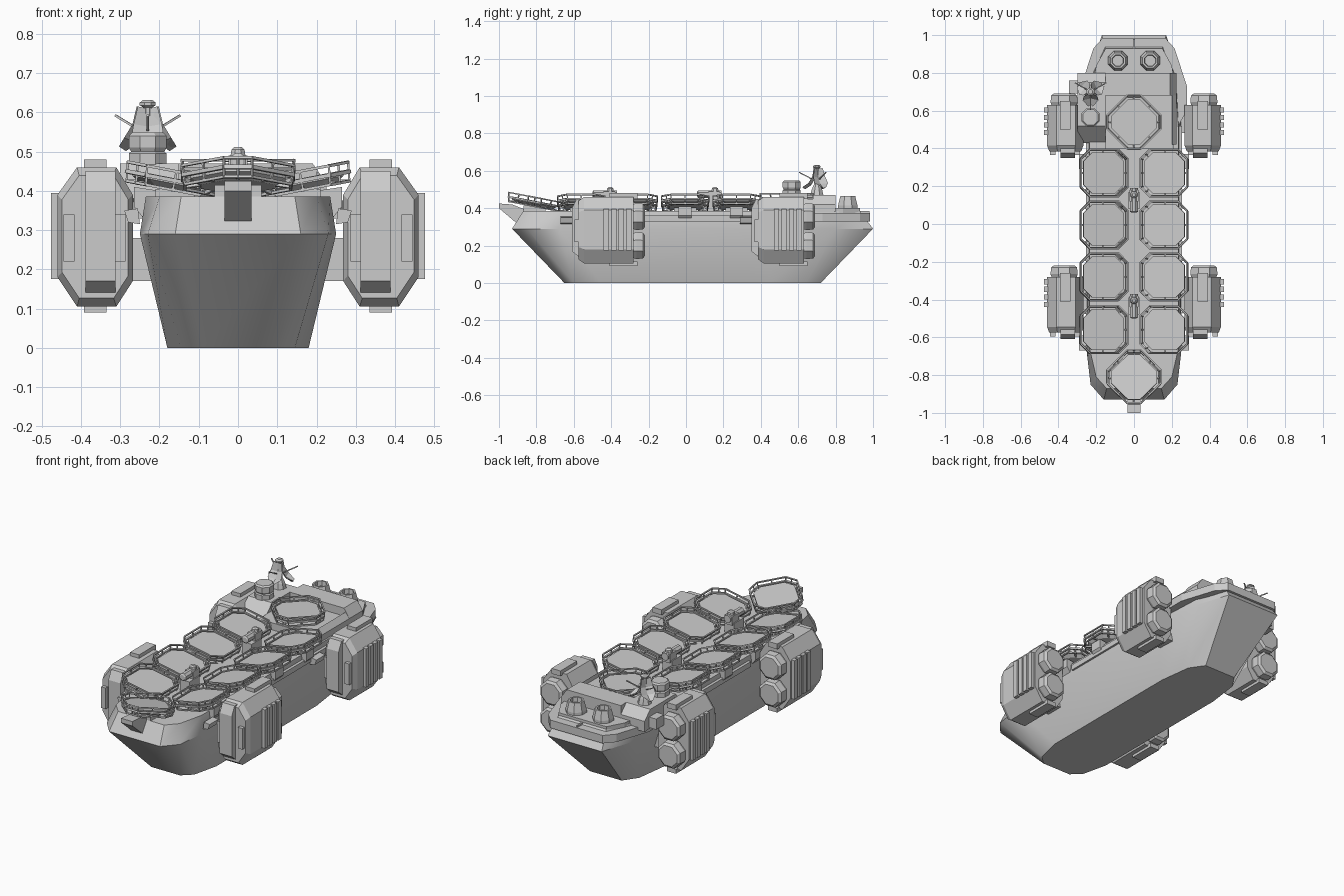
import bpy, bmesh
from math import sin, cos, pi
from mathutils import Vector, Matrix

if "Cube" in bpy.data.objects:
    bpy.data.objects.remove(bpy.data.objects["Cube"])


def finish(name, bm):
    bmesh.ops.recalc_face_normals(bm, faces=bm.faces)
    me = bpy.data.meshes.new(name)
    bm.to_mesh(me)
    bm.free()
    ob = bpy.data.objects.new(name, me)
    bpy.context.collection.objects.link(ob)
    return ob


def add_loft(bm, rings):
    vs = [[bm.verts.new(p) for p in r] for r in rings]
    n = len(vs[0])
    for a, b in zip(vs, vs[1:]):
        for i in range(n):
            j = (i + 1) % n
            bm.faces.new((a[i], a[j], b[j], b[i]))
    bm.faces.new(vs[0])
    bm.faces.new(vs[-1])


def loft(name, rings):
    bm = bmesh.new()
    add_loft(bm, rings)
    return finish(name, bm)


def put(axis, p, h):
    return {'x': (h, p[0], p[1]), 'y': (p[0], h, p[1]), 'z': (p[0], p[1], h)}[axis]


def prism(name, pts, axis, a, b):
    return loft(name, [[put(axis, p, h) for p in pts] for h in (a, b)])


def box(name, x0, x1, y0, y1, z0, z1):
    return prism(name, [(x0, y0), (x1, y0), (x1, y1), (x0, y1)], 'z', z0, z1)


def lathe(name, c, axis, prof, n=8):
    """Rings of n sides; prof = (height, radius) along the axis."""
    rings = []
    for h, r in prof:
        ring = []
        for i in range(n):
            t = 2 * pi * (i + 0.5) / n
            ring.append(Vector(c) + Vector(put(axis, (r * cos(t), r * sin(t)), h)))
        rings.append(ring)
    return loft(name, rings)


def add_bar(bm, p, q, w):
    p, q = Vector(p), Vector(q)
    d = (q - p).normalized()
    u = d.orthogonal().normalized() * w
    v = d.cross(u)
    add_loft(bm, [[e + u, e + v, e - u, e - v] for e in (p, q)])


def mirrored(half):
    return half + [(-x, y) for x, y in reversed(half)]


# Hull: bottom, widest line and deck outlines lofted together
bottom = mirrored([(.09, -.65), (.145, -.6), (.18, -.45), (.18, .45), (.155, .64), (.1, .72)])
belt = mirrored([(.16, -.93), (.23, -.85), (.25, -.68), (.25, .5), (.235, .8), (.17, 1.0)])
deck = mirrored([(.145, -.87), (.2, -.81), (.235, -.66), (.235, .5), (.22, .78), (.15, .93)])
hull = loft("hull", [[(x, y, z) for x, y in o] for o, z in ((bottom, 0), (belt, .29), (deck, .385))])
bpy.context.view_layer.objects.active = hull
hull.select_set(True)
bpy.ops.object.shade_smooth_by_angle(angle=0.6)

# Bow wedge
prism("bow_wedge", [(-1, .425), (-1, .4), (-.9, .315), (-.84, .36), (-.84, .385), (-.93, .42)], 'x', -.035, .035)

# Stern skirt and raised stern platform
skirt = mirrored([(.235, .52), (.28, .6), (.28, .73), (.215, .93), (.165, .985)])
prism("stern_skirt", skirt, 'z', .33, .375)
prism("stern_platform", mirrored([(.22, .72), (.2, .84), (.15, .93)]), 'z', .37, .4)
box("stern_rib", -.004, .004, .92, .98, .37, .385)

# Stern turrets, hollow on top
for s in (-1, 1):
    lathe("stern_turret", (s * .085, .865, 0), 'z',
          [(.38, .056), (.415, .056), (.465, .043), (.465, .033), (.44, .03)])

# Deckhouse: left block, low pad base, rear bar
prism("house_left", [(.43, .38), (.52, .47), (.75, .47), (.8, .42), (.8, .36)], 'x', -.3, -.15)
box("house_base", -.15, .21, .4, .8, .37, .425)
prism("house_rear_bar", [(-.15, .38), (-.15, .47), (.19, .47), (.225, .42), (.225, .38)], 'y', .68, .8)
prism("house_right_wall", [(.2, .38), (.2, .45), (.225, .42), (.225, .38)], 'y', .42, .7)
box("house_side_box", -.345, -.29, .69, .76, .37, .43)

# Sensor drum and its foot
lathe("sensor_drum", (-.23, .565, 0), 'z',
      [(.46, .052), (.495, .052), (.5, .046), (.51, .052), (.54, .052), (.548, .044)])
# Antenna mast with three petals and feed rods
ax, ay = -.23, .70
lathe("antenna_mast", (ax, ay, 0), 'z', [(.46, .04), (.5, .03), (.53, .016), (.615, .012)])
lathe("antenna_cap", (ax, ay, 0), 'z', [(.612, .012), (.618, .022), (.625, .022), (.632, .012)])
bm = bmesh.new()
for k in range(3):
    R = Matrix.Translation((ax, ay, 0)) @ Matrix.Rotation(-pi / 2 + k * 2 * pi / 3, 4, 'Z')
    rings = []
    for r, z, w in ((.018, .615, .025), (.024, .57, .036), (.045, .535, .042), (.078, .513, .012)):
        rings.append([R @ Vector(p) for p in
                      ((r, -w, z), (r - .01, 0, z - .006), (r, w, z), (r - .014, 0, z - .012))])
    add_loft(bm, rings)
    add_bar(bm, R @ Vector((.025, 0, .555)), R @ Vector((.095, 0, .592)), .004)
finish("antenna_petals", bm)


# Landing pad mesh: plate, two rail rings and posts, shared by all pads
def octagon(a, c, z):
    return [(a, c - a, z), (a, a - c, z), (a - c, a, z), (c - a, a, z),
            (-a, a - c, z), (-a, c - a, z), (c - a, -a, z), (a - c, -a, z)]


bm = bmesh.new()
add_loft(bm, [octagon(.085, .04, -.02), octagon(.108, .045, -.004), octagon(.108, .045, .01)])
top, mid, low = octagon(.126, .05, .028), octagon(.124, .05, .004), octagon(.12, .05, -.02)
for i in range(8):
    j = (i + 1) % 8
    add_bar(bm, top[i], top[j], .005)
    add_bar(bm, mid[i], mid[j], .007)
    add_bar(bm, low[i], low[j], .005)
    add_bar(bm, low[i], top[i], .004)
    m = [(Vector(o[i]) + Vector(o[j])) / 2 for o in (low, top)]
    add_bar(bm, m[0], m[1], .004)
    add_bar(bm, m[0], Vector(m[0]) * .65, .006)
pad = finish("landing_pad", bm)
pad_mesh = pad.data
bpy.data.objects.remove(pad)


def place_pad(name, loc, rx=0, ry=0, rz=0):
    ob = bpy.data.objects.new(name, pad_mesh)
    ob.matrix_world = (Matrix.Translation(loc) @ Matrix.Rotation(rx, 4, 'X')
                       @ Matrix.Rotation(ry, 4, 'Y') @ Matrix.Rotation(rz, 4, 'Z'))
    bpy.context.collection.objects.link(ob)


for s in (-1, 1):
    for y in (.27, -.005, -.28, -.56):
        place_pad("side_pad", (s * .162, y, .422), ry=-s * .19)
        box("pad_support", s * .16 - .05, s * .16 + .05, y - .06, y + .06, .36, .405)
        prism("pad_bracket", [(s * .225, .31), (s * .265, .36), (s * .265, .41), (s * .2, .4)],
              'y', y - .035, y + .035)
    # Deck edge band and edge boxes
    box("deck_edge_band", min(s * .22, s * .255), max(s * .22, s * .255), -.22, .52, .33, .36)
    for y in (-.63, .33):
        prism("edge_box", [(s * .25, .315), (s * .28, .32), (s * .29, .35), (s * .255, .355)],
              'y', y - .04, y + .04)
place_pad("bow_pad", (0, -.812, .43), rx=-.19, rz=pi / 4)
box("bow_pad_support", -.06, .06, -.87, -.75, .37, .415)
place_pad("stern_pad", (0, .54, .45), rz=pi / 4)

# Small deck cranes between the pads
for y in (.12, -.44):
    box("crane_foot", -.03, .03, y - .04, y + .05, .38, .45)
    box("crane_body", -.024, .024, y, y + .06, .44, .49)
    lathe("crane_barrel", (0, y, .475), 'y', [(-.06, .014), (-.055, .022), (.07, .022)])
    lathe("crane_knob", (0, y + .035, 0), 'z', [(.48, .022), (.505, .018), (.512, .01)])

# Four engine pods
half = [(.31, .46), (.41, .46), (.46, .39), (.46, .18), (.41, .105), (.31, .105), (.268, .17), (.268, .39)]
for s in (-1, 1):
    for y0, y1 in ((-.575, -.23), (.385, .68)):
        yb = y1 - .05
        cx, cz = .365, .285

        def ring(y, k):
            return [(s * (cx + (x - cx) * k), y, cz + (z - cz) * k) for x, z in half]
        loft("engine_body", [ring(y0, .88), ring(y0 + .03, 1), ring(yb, 1)])
        # Nose plate, handles, top and bottom slabs
        prism("engine_nose", [(y0 + .02, .125), (y0 - .035, .17), (y0 - .035, .4),
                              (y0 - .01, .45), (y0 + .02, .45)],
              'x', s * .312, s * .388)
        for x in (.3, .43):
            prism("engine_handle", [(s * (x - .014), .22), (s * (x + .014), .22),
                                    (s * (x + .014), .34), (s * (x - .014), .34)],
                  'y', y0 - .02, y0 + .04)
        for z0, z1 in ((.45, .48), (.09, .115)):
            prism("engine_slab", [(yb - .13, z0), (yb + .02, z0), (yb + .02, z1), (yb - .13, z1)],
                  'x', s * .335, s * .392)
        # Cooling ribs on the outer side
        for i in range(4):
            y = y1 - .21 + i * .04
            prism("engine_rib", [(s * .45, y), (s * .477, y), (s * .477, y + .028), (s * .45, y + .028)],
                  'z', .175, .395)
        # Exhausts
        for z in (.355, .2):
            lathe("exhaust", (s * .37, yb, z), 'y', [(-.02, .065), (.015, .078), (.05, .074), (.06, .06)])
        # Pylon to the hull
        ym = (y0 + y1) / 2
        prism("pylon", [(s * .19, .17), (s * .285, .17), (s * .285, .28), (s * .22, .28)],
              'y', ym - .05, ym + .05)
